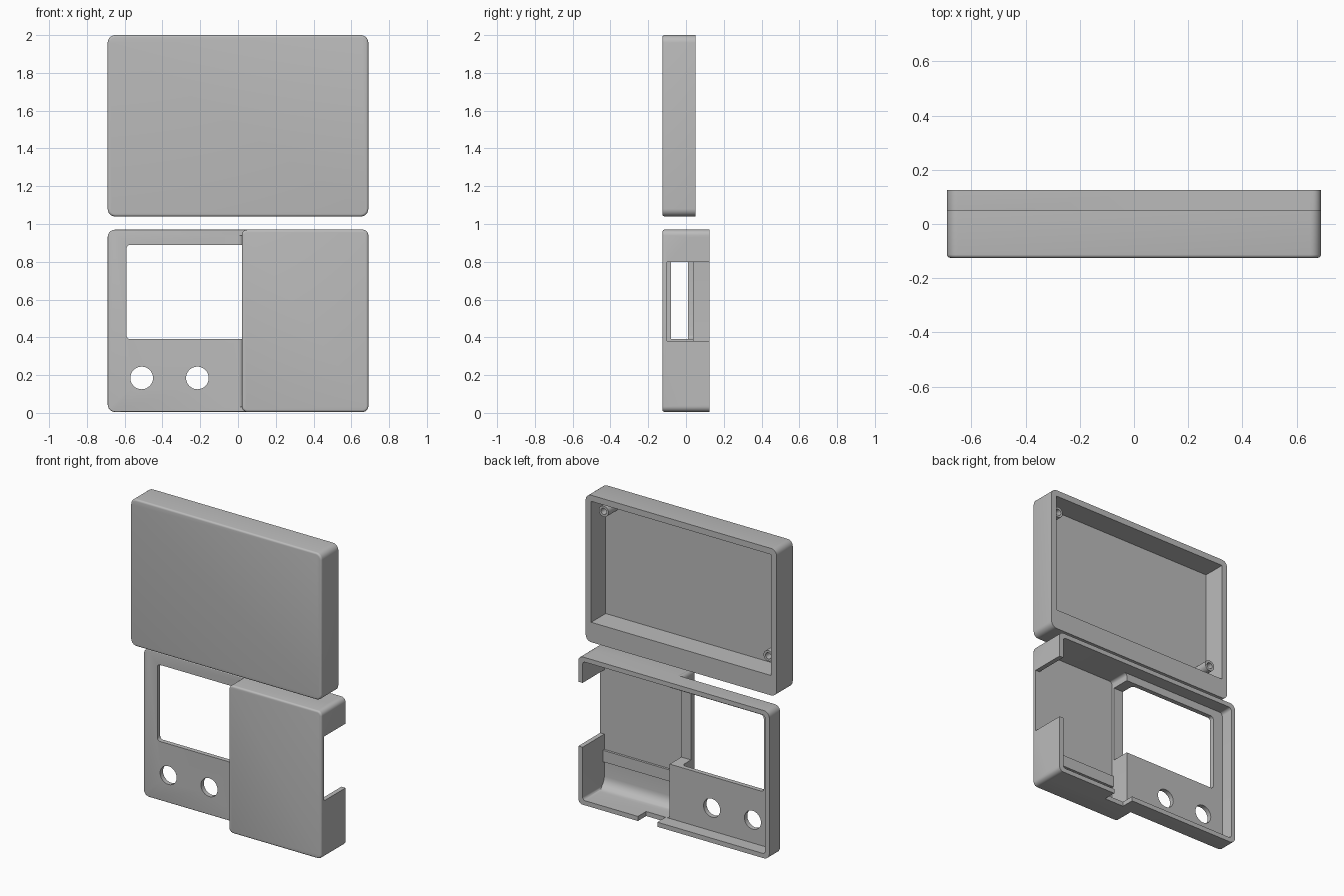
import bpy, bmesh, math
from mathutils import Vector

if "Cube" in bpy.data.objects:
    bpy.data.objects.remove(bpy.data.objects["Cube"], do_unlink=True)

grey = bpy.data.materials.new("plain grey")
grey.use_nodes = True
GREY = (0.5, 0.5, 0.5, 1)
grey.diffuse_color = GREY
grey.node_tree.nodes["Principled BSDF"].inputs["Base Color"].default_value = GREY


def finish(bm, name):
    bmesh.ops.recalc_face_normals(bm, faces=bm.faces)
    mesh = bpy.data.meshes.new(name)
    bm.to_mesh(mesh)
    bm.free()
    mesh.materials.append(grey)
    ob = bpy.data.objects.new(name, mesh)
    bpy.context.collection.objects.link(ob)
    return ob


def block(name, xs, ys, zs, corner=0.0, front=0.0):
    """Box with rounded corners seen from the front and a rounded front rim."""
    bm = bmesh.new()
    bmesh.ops.create_cube(bm, size=1)
    for v in bm.verts:
        v.co = Vector([r[0] if c < 0 else r[1] for c, r in zip(v.co, (xs, ys, zs))])
    if corner:
        edges = [e for e in bm.edges if abs(e.verts[0].co.y - e.verts[1].co.y) > 1e-4]
        bmesh.ops.bevel(bm, geom=edges, offset=corner, segments=6, profile=0.5, affect='EDGES')
    if front:
        edges = [e for e in bm.edges if all(abs(v.co.y - ys[0]) < 1e-4 for v in e.verts)]
        bmesh.ops.bevel(bm, geom=edges, offset=front, segments=4, profile=0.5, affect='EDGES')
    return finish(bm, name)


def prism(name, points, direction):
    """Closed outline pushed along a direction."""
    bm = bmesh.new()
    face = bm.faces.new([bm.verts.new(p) for p in points])
    new = bmesh.ops.extrude_face_region(bm, geom=[face])["geom"]
    bmesh.ops.translate(bm, vec=direction, verts=[g for g in new if isinstance(g, bmesh.types.BMVert)])
    return finish(bm, name)


def rod(name, x, z, radius, y0, y1):
    steps = [math.tau * i / 32 for i in range(32)]
    ring = [(x + radius * math.cos(a), y0, z + radius * math.sin(a)) for a in steps]
    return prism(name, ring, (0, y1 - y0, 0))


def combine(target, tools, operation):
    """Apply booleans and remove the tools."""
    for tool in tools:
        mod = target.modifiers.new("join", 'BOOLEAN')
        mod.operation, mod.solver, mod.object = operation, 'EXACT', tool
        bpy.context.view_layer.objects.active = target
        bpy.ops.object.modifier_apply(modifier=mod.name)
        bpy.data.objects.remove(tool, do_unlink=True)


def smooth(ob):
    bpy.ops.object.select_all(action='DESELECT')
    ob.select_set(True)
    bpy.context.view_layer.objects.active = ob
    bpy.ops.object.shade_smooth_by_angle(angle=math.radians(35))


def cove(radius, corner):
    """2D outline filling an inside corner with a concave quarter round."""
    cx, cy = corner
    sx, sy = math.copysign(1, radius[0]), math.copysign(1, radius[1])
    r = abs(radius[0])
    arc = [math.pi / 2 * i / 6 for i in range(7)]
    return ([(cx - sx * 0.01, cy - sy * 0.01), (cx + sx * r, cy - sy * 0.01)]
            + [(cx + sx * r * (1 - math.sin(a)), cy + sy * r * (1 - math.cos(a))) for a in arc]
            + [(cx - sx * 0.01, cy + sy * r)])


# Upper cover: shallow tray open at the back, with a thick lower rim
cover = block("upper_cover", (-0.69, 0.69), (-0.125, 0.05), (1.04, 2.0), 0.04, 0.012)
combine(cover, [block("cover_cavity", (-0.65, 0.65), (-0.1, 0.1), (1.17, 1.96))], 'DIFFERENCE')
posts = [(0.595, 1.89), (-0.595, 1.265)]
combine(cover, [rod("post", x, z, 0.035, -0.11, 0.0) for x, z in posts], 'UNION')
combine(cover, [rod("post_hole", x, z, 0.02, -0.09, 0.02) for x, z in posts], 'DIFFERENCE')
smooth(cover)

# Lower shell: thin display half plus deep bay
shell = block("lower_shell", (-0.69, 0.69), (0.01, 0.125), (0.005, 0.97), 0.04, 0.006)
bay = block("bay", (0.02, 0.69), (-0.125, 0.125), (0.005, 0.97), 0.03, 0.012)
step_round = prism("step_round", [(x, y, 0.03) for x, y in cove((-0.025, -0.025), (0.02, 0.01))],
                   (0, 0, 0.91))
combine(shell, [bay, step_round], 'UNION')
combine(shell, [
    block("bay_cavity", (0.09, 0.66), (-0.1, 0.2), (0.035, 0.94), 0.02),
    block("display_cavity", (-0.66, 0.2), (0.04, 0.2), (0.035, 0.94), 0.02),
    block("window", (-0.59, 0.15), (-0.08, 0.1), (0.39, 0.89), 0.02),
    block("side_opening", (0.6, 0.8), (-0.1, 0.2), (0.38, 0.8)),
    block("cable_notch", (0.12, 0.26), (0.04, 0.2), (-0.1, 0.1)),
    rod("button_hole", -0.51, 0.185, 0.06, -0.1, 0.1),
    rod("button_hole", -0.215, 0.185, 0.06, -0.1, 0.1),
], 'DIFFERENCE')

# Rib and rounded floor inside the bay
floor = prism("bay_floor_round", [(0.08, y, z) for y, z in cove((0.07, 0.07), (-0.1, 0.035))], (0.59, 0, 0))
rib = block("bay_rib", (0.08, 0.67), (-0.11, -0.085), (0.205, 0.28))
combine(shell, [floor, rib], 'UNION')
smooth(shell)
